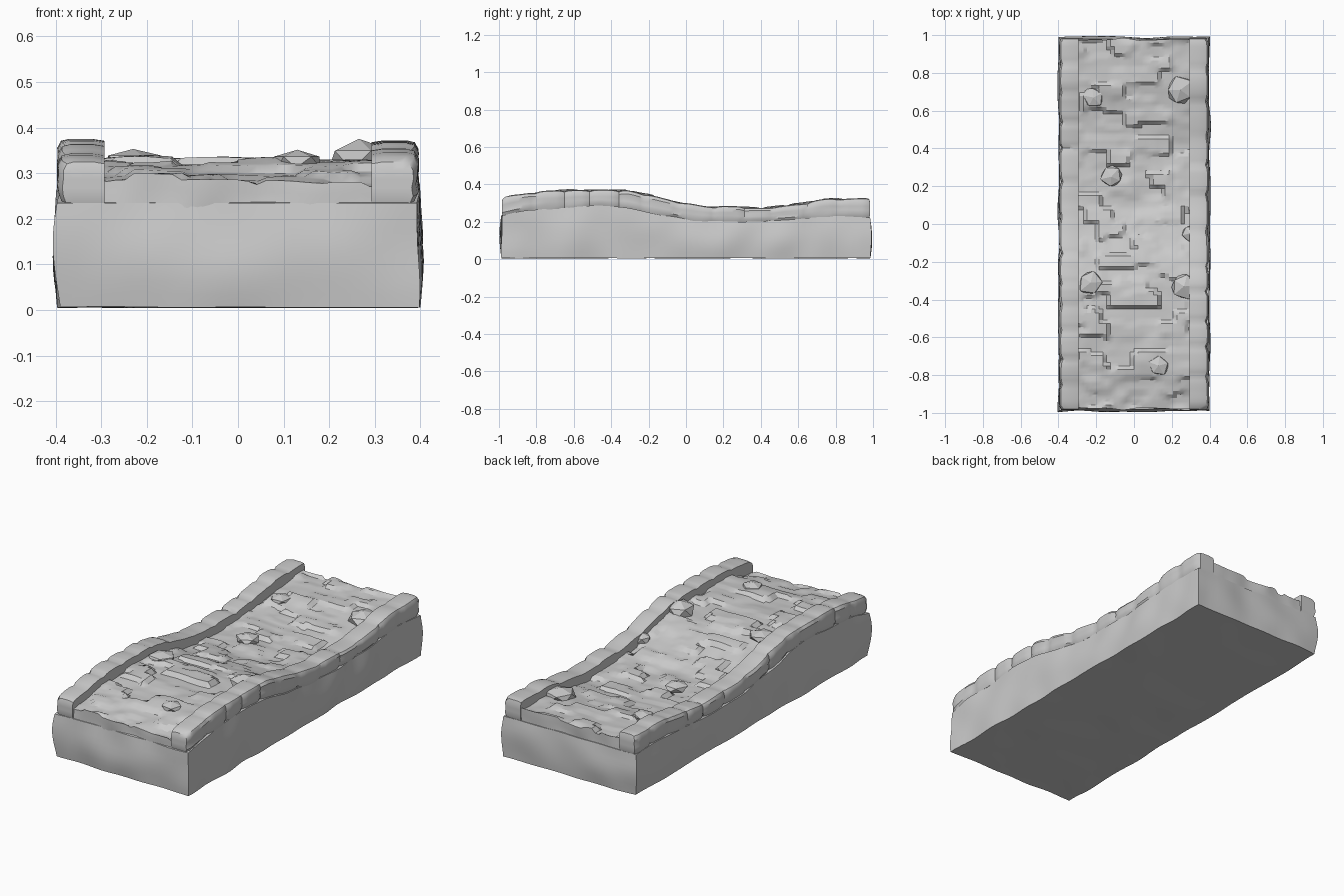
import bpy, bmesh, math, random
from mathutils import Vector, noise

if "Cube" in bpy.data.objects:
    bpy.data.objects.remove(bpy.data.objects["Cube"])

random.seed(4)

# Long profiles (y, z): top of the kerbs and top of the foundation
KERB_TOP = [(-1, .33), (-.9, .343), (-.75, .366), (-.6, .371), (-.32, .37), (-.22, .35),
            (0, .302), (.12, .283), (.42, .278), (.6, .298), (.75, .322), (1, .33)]
BASE_TOP = [(-1, .232), (-.85, .262), (-.7, .272), (-.48, .288), (-.35, .28), (-.1, .232),
            (.05, .208), (.3, .2), (.5, .208), (.8, .232), (1, .222)]


def profile(pts, y):
    y = max(-1, min(1, y))
    for (a, p), (b, q) in zip(pts, pts[1:]):
        if y <= b:
            t = (y - a) / (b - a)
            t = t * t * (3 - 2 * t) * .5 + t * .5
            return p + (q - p) * t


def wave(x, y, z, scale):
    return noise.noise(Vector((x, y, z)) * scale)


def finish(bm, name, angle):
    bmesh.ops.recalc_face_normals(bm, faces=bm.faces)
    me = bpy.data.meshes.new(name)
    bm.to_mesh(me)
    bm.free()
    ob = bpy.data.objects.new(name, me)
    bpy.context.collection.objects.link(ob)
    bpy.ops.object.select_all(action='DESELECT')
    ob.select_set(True)
    bpy.context.view_layer.objects.active = ob
    bpy.ops.object.shade_smooth_by_angle(angle=math.radians(angle))
    return ob


def mapped_box(name, nx, ny, nz, func, angle=35):
    """Subdivided box whose unit coordinates (0..1) are placed by func."""
    bm = bmesh.new()
    n = (nx, ny, nz)
    verts = {}

    def vert(key):
        if key not in verts:
            verts[key] = bm.verts.new(func(*(k / m for k, m in zip(key, n))))
        return verts[key]

    for axis in range(3):
        a, b = (axis + 1) % 3, (axis + 2) % 3
        for side in (0, n[axis]):
            for i in range(n[a]):
                for j in range(n[b]):
                    quad = []
                    for di, dj in ((0, 0), (1, 0), (1, 1), (0, 1)):
                        key = [0, 0, 0]
                        key[axis], key[a], key[b] = side, i + di, j + dj
                        quad.append(vert(tuple(key)))
                    bm.faces.new(quad)
    return finish(bm, name, angle)


# Foundation: rough stone block with gently bulging walls
def base_point(u, v, w):
    x, y = (u - .5) * .785, (v - .5) * 1.965
    z = .006 + (profile(BASE_TOP, y) - .006) * w
    bulge = .008 * math.sin(math.pi * w)
    if u in (0, 1):
        x += (1 if u else -1) * (bulge + .012 * wave(x, y, z, 6))
    if v in (0, 1):
        y += (1 if v else -1) * (bulge + .012 * wave(x, y, z, 6))
    if w == 0:
        z += .003 * wave(x, y, 3, 5)
    return x, y, z


mapped_box("foundation", 20, 56, 8, base_point)


# Paving: staggered worn stones following the slope
def road_height(x, y):
    row = math.floor(y / .075 + .5 * wave(x, y, 1, 4))
    col = math.floor(x / .13 + .5 * (row % 2) + .4 * wave(x, y, 7, 5))
    stone = noise.cell(Vector((col + .5, row + .5, 2.5))) - .5
    return profile(KERB_TOP, y) - .042 + .013 * stone + .01 * wave(x, y, 5, 7)


def road_point(u, v, w):
    x, y = (u - .5) * .62, (v - .5) * 1.955
    low = profile(BASE_TOP, y) - .03
    if v in (0, 1):
        y += (1 if v else -1) * .01 * wave(x, 1, w * .2, 9)
    return x, y, low + (road_height(x, y) - low) * w


mapped_box("paving", 30, 104, 3, road_point, 30)


# Kerbs: rows of worn stones with scalloped outer edges
def make_kerb(name, side):
    joints = [-.985]
    while joints[-1] < .86:
        joints.append(joints[-1] + random.uniform(.12, .2))
    joints[-1] = .985
    lift = [random.uniform(-.004, .005) for _ in joints]

    def point(u, v, w):
        y = -.985 + 1.97 * v
        i = max(k for k in range(len(joints) - 1) if joints[k] <= y + 1e-6)
        t = (y - joints[i]) / (joints[i + 1] - joints[i])
        notch = abs(2 * t - 1) ** 5
        # u runs from the inner face to the outer face
        outer = .395 - .012 * notch + .004 * wave(side, y, w, 6)
        x = .293 + (outer - .293) * u
        top = profile(KERB_TOP, y) + lift[i] * (1 - notch) - .007 * notch
        low = profile(BASE_TOP, y) - .004
        z = low + (top - low) * w
        # softened edges on the outside
        if u == 1 and w in (0, 1):
            x -= .008
        if w == 1 and u in (0, 1):
            z -= .004
        if v in (0, 1) and w in (0, 1):
            y *= .994
        return side * x, y, z

    mapped_box(name, 4, 88, 5, point)


make_kerb("left_kerb", -1)
make_kerb("right_kerb", 1)

# Loose rocks: x, y, radius, height above paving
ROCKS = [(-.215, .67, .06, .022), (.245, .71, .082, .035), (-.12, .25, .062, .025),
         (.295, -.05, .05, .03), (-.23, -.31, .072, .025), (.265, -.33, .078, .045),
         (.13, -.75, .057, .026)]
for i, (rx, ry, r, h) in enumerate(ROCKS):
    bm = bmesh.new()
    bmesh.ops.create_icosphere(bm, subdivisions=1, radius=1)
    turn = random.uniform(0, 6.28)
    ground = profile(KERB_TOP, ry) - .042
    for v in bm.verts:
        k = random.uniform(.85, 1.1)
        x, y = v.co.x * k, v.co.y * k
        v.co = (rx + r * (x * math.cos(turn) - y * math.sin(turn)),
                ry + r * (x * math.sin(turn) + y * math.cos(turn)),
                ground + h * v.co.z * 1.05)
    finish(bm, f"loose_rock_{i + 1}", 5)
